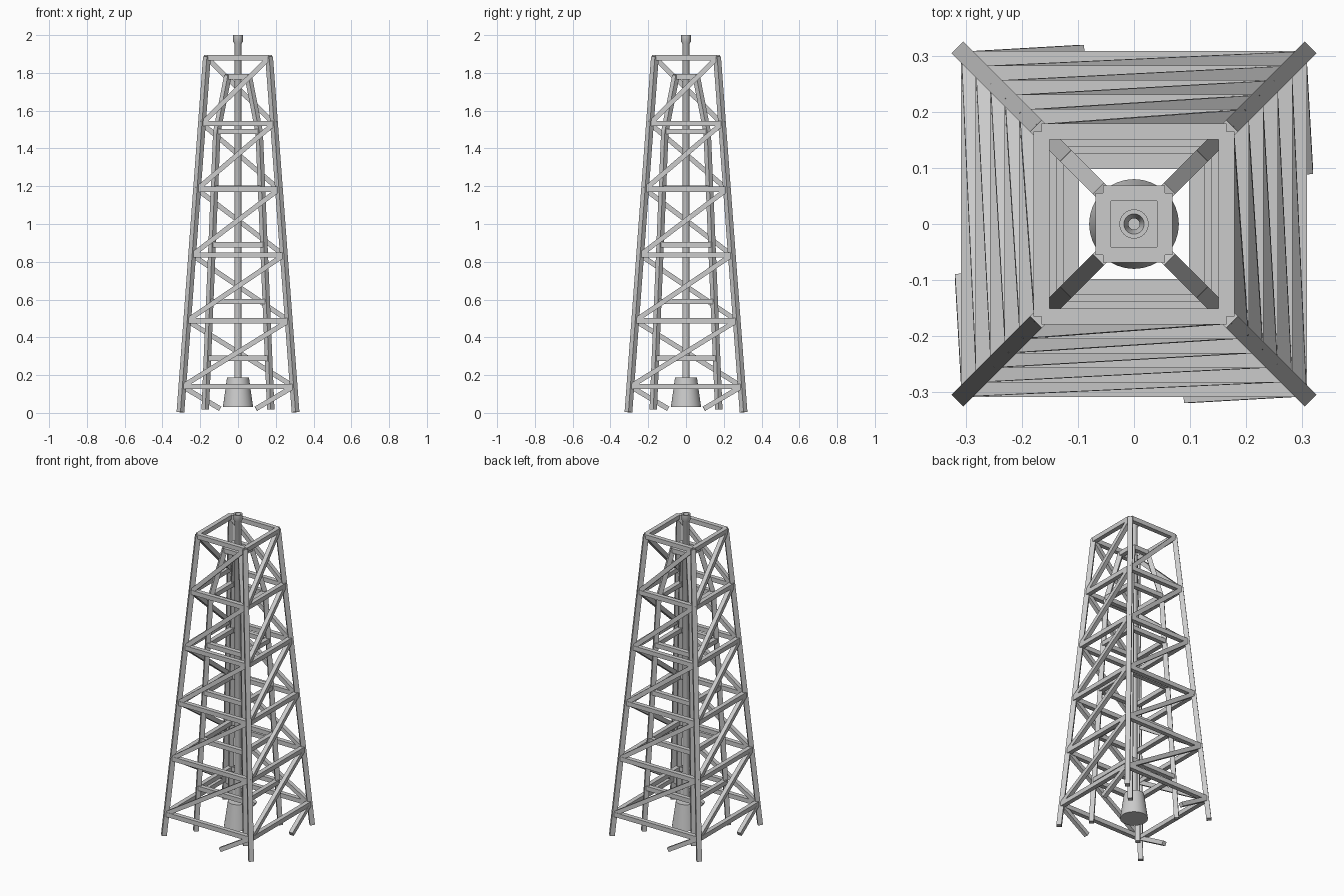
import bpy, bmesh, math
from mathutils import Vector, Matrix

if "Cube" in bpy.data.objects:
    bpy.data.objects.remove(bpy.data.objects["Cube"])


def make_object(name, bm):
    bmesh.ops.recalc_face_normals(bm, faces=bm.faces)
    mesh = bpy.data.meshes.new(name)
    bm.to_mesh(mesh)
    bm.free()
    ob = bpy.data.objects.new(name, mesh)
    bpy.context.collection.objects.link(ob)
    return ob


def beam(bm, a, b, w, face):
    """Square bar from a to b, one side turned towards 'face'."""
    a, b = Vector(a), Vector(b)
    d = (b - a).normalized()
    s = d.cross(Vector(face)).normalized() * w / 2
    t = s.cross(d).normalized() * w / 2
    rings = [[bm.verts.new(p + s * i + t * j)
              for i, j in ((1, 1), (-1, 1), (-1, -1), (1, -1))] for p in (a, b)]
    for i in range(4):
        k = (i + 1) % 4
        bm.faces.new((rings[0][i], rings[0][k], rings[1][k], rings[1][i]))
    bm.faces.new(rings[0])
    bm.faces.new(rings[1])


def four_sides(name, bars, w):
    """Repeat the front bars on all four sides by quarter turns."""
    bm = bmesh.new()
    for q in range(4):
        r = Matrix.Rotation(q * math.pi / 2, 3, 'Z')
        for a, b, face in bars:
            beam(bm, r @ Vector(a), r @ Vector(b), w, r @ Vector(face))
    return make_object(name, bm)


def lathe(name, profile, n=32):
    bm = bmesh.new()
    rings = [[bm.verts.new((r * math.cos(2 * math.pi * i / n),
                            r * math.sin(2 * math.pi * i / n), z)) for i in range(n)]
             for r, z in profile]
    for lo, hi in zip(rings, rings[1:]):
        for i in range(n):
            k = (i + 1) % n
            bm.faces.new((lo[i], lo[k], hi[k], hi[i]))
    bm.faces.new(rings[0])
    bm.faces.new(rings[-1])
    ob = make_object(name, bm)
    bpy.context.view_layer.objects.active = ob
    ob.select_set(True)
    bpy.ops.object.shade_smooth_by_angle(angle=math.radians(35))
    ob.select_set(False)


def outer(z):
    return 0.305 - 0.14 * z / 1.88


def inner(z):
    if z < 1.49:
        return 0.174 - 0.062 * z / 1.49
    return 0.112 - 0.057 * (z - 1.49) / 0.29


DIAG = (1, -1, 0)
FRONT = (0, -1, 0)


def corner(f, z, side=1):
    return (side * f(z), -f(z), z)


# outer tower
levels = [0.14, 0.488, 0.836, 1.184, 1.532, 1.88]
four_sides("outer_legs", [(corner(outer, 0.004), corner(outer, 1.885), DIAG)], 0.029)
four_sides("outer_crossbars",
           [(corner(outer, z, -1), corner(outer, z), FRONT) for z in levels], 0.028)
diagonals = [(corner(outer, a, -1), corner(outer, b), FRONT)
             for a, b in zip(levels, levels[1:])]
diagonals.append(((0.095, -0.306, 0.022), corner(outer, 0.14), FRONT))
four_sides("outer_diagonals", diagonals, 0.026)

# inner tower, legs bend inwards in the last bay
four_sides("inner_legs", [(corner(inner, 0.018), corner(inner, 1.49), DIAG),
                          (corner(inner, 1.485), corner(inner, 1.785), DIAG)], 0.028)
four_sides("inner_crossbars",
           [(corner(inner, z, -1), corner(inner, z), FRONT)
            for z in (0.29, 0.59, 0.89, 1.19, 1.49, 1.78)], 0.028)

# centre pipe with hollow collar, and tapered weight at its foot
lathe("centre_pipe", [(0.019, 0.17), (0.019, 1.955), (0.026, 1.965), (0.026, 2.0),
                      (0.018, 2.0), (0.010, 1.97), (0.010, 1.9)])
lathe("tapered_base", [(0.08, 0.03), (0.058, 0.187)])
